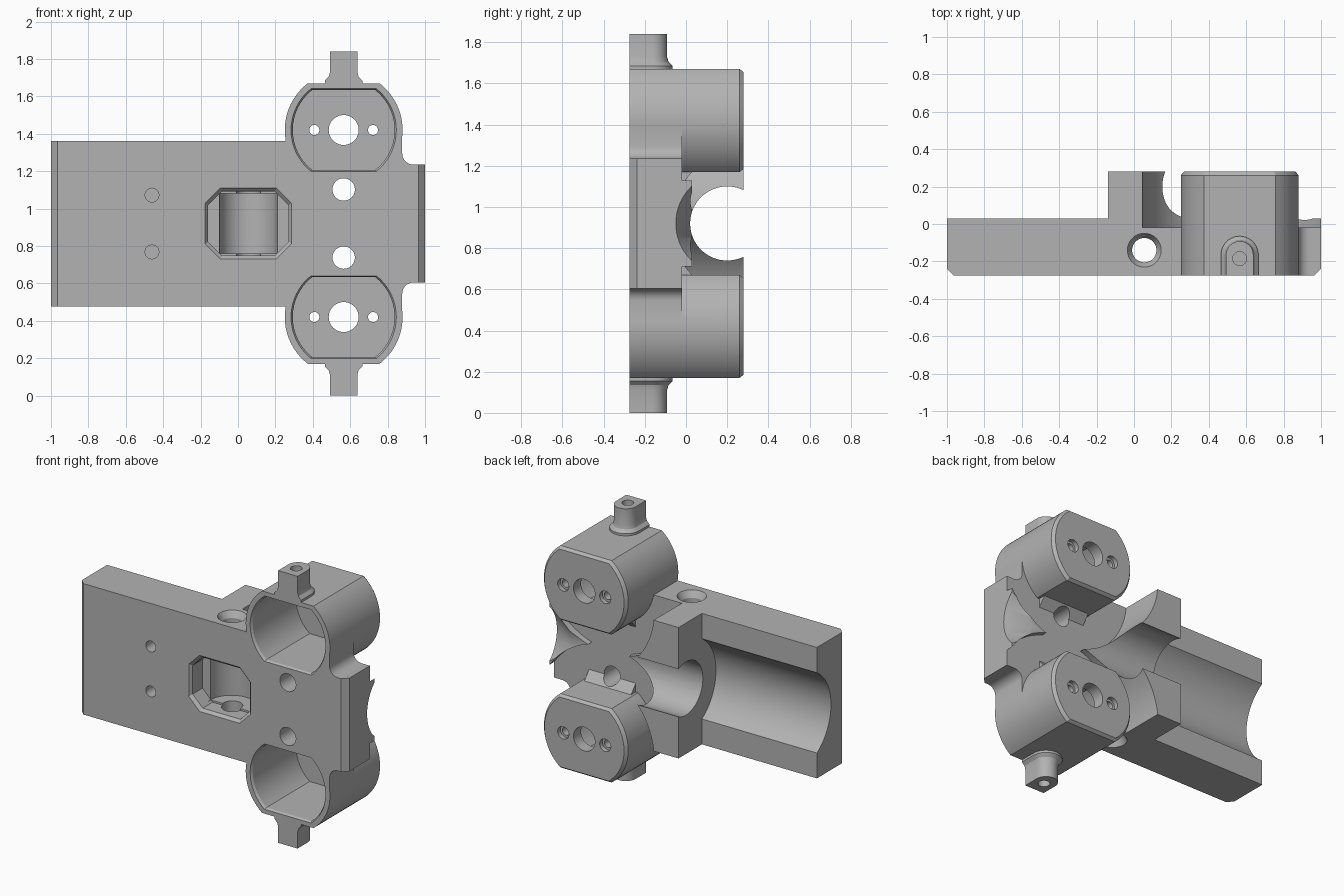
import bpy, bmesh, math

if "Cube" in bpy.data.objects:
    bpy.data.objects.remove(bpy.data.objects["Cube"])

MID = 0.92            # mirror height
PX, PZ = 0.565, 0.50  # pod axis: x, and offset from mirror height
AXIS_Y = 0.20         # height of the long bore axis
FRONT, BACK = -0.275, 0.28

grey = bpy.data.materials.new("plain grey")
grey.diffuse_color = (0.45, 0.45, 0.45, 1)
grey.use_nodes = True
grey.node_tree.nodes["Principled BSDF"].inputs["Base Color"].default_value = grey.diffuse_color


def loft(name, axis, rings):
    """Solid through rings [(position, 2D points)]; axis Y uses (x,z), X uses (y,z), Z uses (x,y)."""
    bm = bmesh.new()
    place = {'X': lambda p, a: (a, p[0], p[1]),
             'Y': lambda p, a: (p[0], a, p[1]),
             'Z': lambda p, a: (p[0], p[1], a)}[axis]
    loops = [[bm.verts.new(place(p, a)) for p in pts] for a, pts in rings]
    for lo, hi in zip(loops, loops[1:]):
        n = len(lo)
        for i in range(n):
            j = (i + 1) % n
            bm.faces.new((lo[i], lo[j], hi[j], hi[i]))
    bm.faces.new(loops[0])
    bm.faces.new(loops[-1])
    bmesh.ops.recalc_face_normals(bm, faces=bm.faces[:])
    me = bpy.data.meshes.new(name)
    bm.to_mesh(me)
    bm.free()
    me.materials.append(grey)
    ob = bpy.data.objects.new(name, me)
    bpy.context.collection.objects.link(ob)
    return ob


def prism(name, axis, pts, a, b):
    return loft(name, axis, [(a, pts), (b, pts)])


def circle(u, v, r, n=48):
    return [(u + r * math.cos(math.tau * i / n), v + r * math.sin(math.tau * i / n)) for i in range(n)]


def rod(name, axis, u, v, r, a, b, n=48):
    return prism(name, axis, circle(u, v, r, n), a, b)


def rect(u0, u1, v0, v1):
    return [(u0, v0), (u1, v0), (u1, v1), (u0, v1)]


def combine(target, tool, op):
    mod = target.modifiers.new("join", 'BOOLEAN')
    mod.operation, mod.solver, mod.object = op, 'EXACT', tool
    bpy.context.view_layer.objects.active = target
    bpy.ops.object.modifier_apply(modifier=mod.name)
    bpy.data.objects.remove(tool)


def add(tool):
    combine(body, tool, 'UNION')


def cut(tool):
    combine(body, tool, 'DIFFERENCE')


def pod_outline(r, h, zc, n=20):
    """Circle with flat top and bottom."""
    a = math.asin(h / r)
    right = [(r * math.cos(-a + 2 * a * i / n), r * math.sin(-a + 2 * a * i / n)) for i in range(n + 1)]
    return [(PX + x, zc + z) for x, z in right + [(-x, -z) for x, z in right]]


def arch(r, yc, n=20):
    """Straight sides from the front, rounded at the back."""
    pts = [(PX + r * math.cos(math.pi * i / n), yc + r * math.sin(math.pi * i / n)) for i in range(n + 1)]
    return [(PX + r, FRONT)] + pts + [(PX - r, FRONT)]


# main plate with filleted neck towards the right end
half = [(-1, 0.4425), (0.3, 0.4425), (0.3, 0.5), (0.878, 0.5), (0.878, 0.375)]
half += [(0.938 + 0.06 * math.cos(t), 0.375 + 0.06 * math.sin(t))
         for t in (math.pi * (1 + i / 16) for i in range(1, 9))]
half += [(1, 0.315)]
outline = [(x, MID + z) for x, z in half] + [(x, MID - z) for x, z in reversed(half)]
body = prism("bracket_body", 'Y', outline, FRONT, 0.03)

# raised saddle block behind the plate
add(prism("saddle", 'Y', rect(-0.14, 0.46, MID - 0.4425, MID + 0.4425), -0.1, BACK))

# round clearances around the pods, long bore, cradle and flared exit
for s in (-1, 1):
    cut(rod("clearance", 'Y', PX, MID + s * PZ, 0.523, -0.02, 0.5, 96))
cut(rod("cradle", 'X', AXIS_Y, MID, 0.32, -1.2, -0.14, 96))
cut(rod("bore", 'X', AXIS_Y, MID, 0.18, -0.3, 1.2, 64))
cut(loft("flare", 'X', [(0.85, circle(AXIS_Y, MID, 0.18, 64)), (1.05, circle(AXIS_Y, MID, 0.273, 64))]))

# bevelled front edges at both ends
for s in (-1, 1):
    cut(prism("end_bevel", 'Z', [(s * 0.963, FRONT - 0.001), (s * 1.01, FRONT - 0.001),
                                 (s * 1.01, FRONT + 0.047), (s * 1.0005, FRONT + 0.037)], 0.3, 1.6))

for s in (-1, 1):
    zc = MID + s * PZ
    # pod shell with chamfered back
    add(loft("pod", 'Y', [(FRONT, pod_outline(0.315, 0.25, zc)), (0.26, pod_outline(0.315, 0.25, zc)),
                          (BACK, pod_outline(0.298, 0.235, zc))]))
    # sloped web between pod and plate
    add(prism("web", 'X', [(-0.06, MID + s * 0.18), (-0.02, MID + s * 0.19), (0.03, MID + s * 0.251),
                           (0.03, MID + s * 0.27), (-0.06, MID + s * 0.27)], 0.39, 0.74))
    # outer tab with flared foot and a blind hole
    z = lambda d: MID + s * d
    add(loft("tab", 'Z', [(z(0.72), arch(0.10, -0.165)), (z(0.765), arch(0.10, -0.165)),
                          (z(0.785), arch(0.08, -0.165)), (z(0.81), arch(0.073, -0.165)),
                          (z(0.92), arch(0.073, -0.165))]))
    cut(rod("tab_hole", 'Z', PX, -0.185, 0.037, z(0.82), z(1.0), 24))
    # pod cavity with bevelled mouth
    cut(loft("cavity", 'Y', [(FRONT - 0.01, pod_outline(0.288, 0.226, zc)), (FRONT + 0.015, pod_outline(0.272, 0.213, zc)),
                             (0.20, pod_outline(0.272, 0.213, zc))]))
    # shaft hole and two counterbored screw holes in the pod floor
    cut(rod("shaft_hole", 'Y', PX, zc, 0.08, 0.1, 0.4))
    for dx in (-0.157, 0.157):
        cut(rod("screw_hole", 'Y', PX + dx, zc, 0.027, 0.1, 0.4, 24))
        cut(rod("screw_head", 'Y', PX + dx, zc, 0.042, 0.25, 0.4, 24))
    # plate holes: through and blind
    cut(rod("plate_hole", 'Y', PX, MID + s * 0.182, 0.06, -0.4, 0.1, 32))
    cut(rod("blind_hole", 'Y', -0.46, MID + s * 0.152, 0.037, -0.4, -0.17, 24))
    # countersink of the cross hole
    cut(loft("countersink", 'Z', [(z(0.40), circle(0.055, -0.14, 0.065)), (z(0.4525), circle(0.055, -0.14, 0.0965))]))

# cross hole through the plate from top to bottom
cut(rod("cross_hole", 'Z', 0.055, -0.14, 0.065, 0.4, 1.5))


# eight-sided front window opening into a round pocket
def octagon(w, h, c):
    q = [(w, h - c), (w - c, h)]
    q += [(-x, y) for x, y in reversed(q)]
    return [(0.055 + x, MID + y) for x, y in q + [(-x, -y) for x, y in q]]


cut(loft("window", 'Y', [(FRONT - 0.01, octagon(0.238, 0.198, 0.083)), (FRONT + 0.02, octagon(0.215, 0.172, 0.075)),
                         (-0.15, octagon(0.215, 0.172, 0.075))]))
cut(rod("pocket", 'Z', 0.055, -0.15, 0.155, MID - 0.16, MID + 0.16, 64))

# smooth curves, crisp edges
bpy.ops.object.select_all(action='DESELECT')
body.select_set(True)
bpy.context.view_layer.objects.active = body
bpy.ops.object.shade_smooth_by_angle(angle=math.radians(25))
